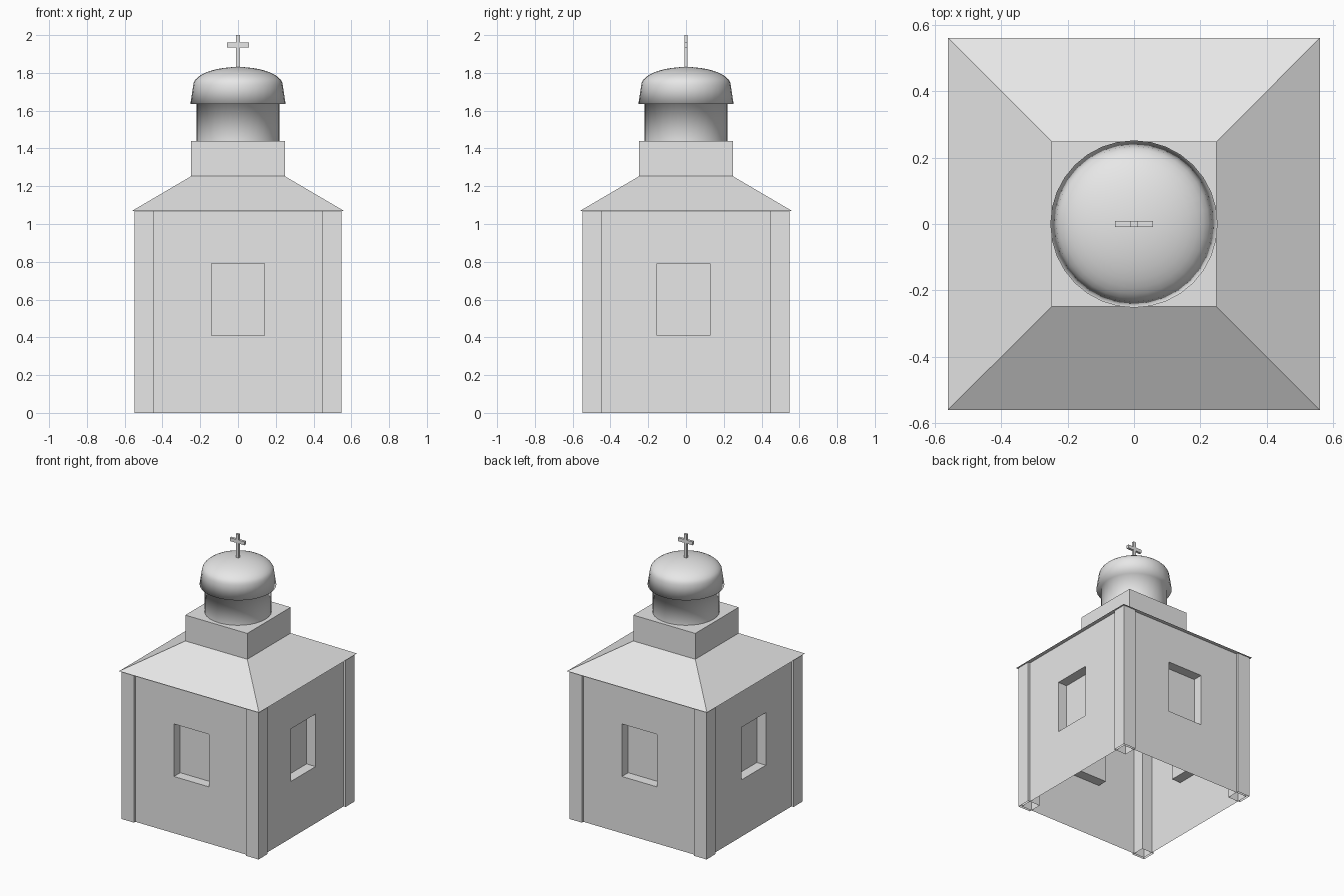
import bpy, bmesh, math
from mathutils import Matrix, Vector

if "Cube" in bpy.data.objects:
    bpy.data.objects.remove(bpy.data.objects["Cube"], do_unlink=True)

GREY = (0.8, 0.8, 0.8, 1)
stone = bpy.data.materials.new("light_grey_stone")
stone.use_nodes = True
stone.diffuse_color = GREY
stone.node_tree.nodes["Principled BSDF"].inputs["Base Color"].default_value = GREY

HALF, WALL, EAVE = 0.548, 0.532, 1.07
BLOCK_Z, BLOCK_TOP, RIM_Z = 1.253, 1.44, 1.635


def finish(name, bm, smooth=False):
    mesh = bpy.data.meshes.new(name)
    bm.normal_update()
    bm.to_mesh(mesh)
    bm.free()
    mesh.materials.append(stone)
    for p in mesh.polygons:
        p.use_smooth = smooth
    obj = bpy.data.objects.new(name, mesh)
    bpy.context.collection.objects.link(obj)
    return obj


def box(name, lo, hi, taper=1, open_bottom=False):
    """Box between two corners, with an optional tapered top."""
    lo, hi = Vector(lo), Vector(hi)
    bm = bmesh.new()
    bmesh.ops.create_cube(bm, size=1)
    for v in bm.verts:
        k = taper if v.co.z > 0 else 1
        v.co = Vector((v.co.x * k, v.co.y * k, v.co.z)) * (hi - lo) + (lo + hi) / 2
    if open_bottom:
        bm.normal_update()
        under = [f for f in bm.faces if f.normal.z < -0.9]
        bmesh.ops.delete(bm, geom=under, context='FACES')
    return finish(name, bm)


def wall_panel(name, angle, shift):
    """Wall sheet with a recessed window, turned to its side."""
    bm = bmesh.new()

    def loop(x0, x1, z0, z1, y):
        return [bm.verts.new(c) for c in ((x0, y, z0), (x1, y, z0), (x1, y, z1), (x0, y, z1))]

    window = (shift - 0.14, shift + 0.14, 0.41, 0.79)
    outer = loop(-WALL, WALL, 0, EAVE, -WALL)
    edge = loop(*window, -WALL)
    back = loop(*window, -WALL + 0.072)
    for a, b in ((outer, edge), (edge, back)):
        for i in range(4):
            j = (i + 1) % 4
            bm.faces.new((a[i], a[j], b[j], b[i]))
    bm.faces.new(back)
    # merge the wall surround into one flat look, then turn it
    bm.transform(Matrix.Rotation(angle, 4, 'Z'))
    finish(name, bm)


# Walls: side windows sit slightly forward of centre
for name, quarter, shift in (("front_wall", 0, 0), ("left_wall", 1, -0.013),
                             ("back_wall", 2, 0), ("right_wall", 3, 0.013)):
    wall_panel(name, quarter * math.pi / 2, shift)

# Corner pillars, hollow underneath
for sx, side in ((1, "left"), (-1, "right")):
    for sy, end in ((-1, "front"), (1, "back")):
        cx, cy = sx * (HALF - 0.05), sy * (HALF - 0.05)
        box(f"{end}_{side}_pillar", (cx - 0.05, cy - 0.05, 0),
            (cx + 0.05, cy + 0.05, EAVE), open_bottom=True)

# Hipped roof and the square block above it
box("roof", (-0.56, -0.56, EAVE), (0.56, 0.56, BLOCK_Z), taper=0.248 / 0.56)
box("tower_block", (-0.248, -0.248, BLOCK_Z), (0.248, 0.248, BLOCK_TOP))

# Round drum and dome turned as one smooth profile
profile = [(0.22, BLOCK_TOP), (0.22, RIM_Z), (0.252, RIM_Z)]
STEPS = 10
for i in range(STEPS + 1):
    t = math.pi / 2 * i / STEPS
    profile.append((0.237 * math.cos(t), 1.735 + 0.096 * math.sin(t)))
bm = bmesh.new()
verts = [bm.verts.new((r, 0, z)) for r, z in profile]
edges = [bm.edges.new(pair) for pair in zip(verts, verts[1:])]
bmesh.ops.spin(bm, geom=verts + edges, cent=(0, 0, 0), axis=(0, 0, 1),
               angle=math.tau, steps=32)
bmesh.ops.remove_doubles(bm, verts=bm.verts[:], dist=0.0005)
bmesh.ops.recalc_face_normals(bm, faces=bm.faces[:])
if max(bm.faces, key=lambda f: f.calc_center_median().z).normal.z < 0:
    bmesh.ops.reverse_faces(bm, faces=bm.faces[:])
finish("drum_and_dome", bm, smooth=True)

# Cross on top
box("cross_upright", (-0.011, -0.009, 1.82), (0.011, 0.009, 2))
box("cross_arm", (-0.057, -0.009, 1.935), (0.057, 0.009, 1.96))
